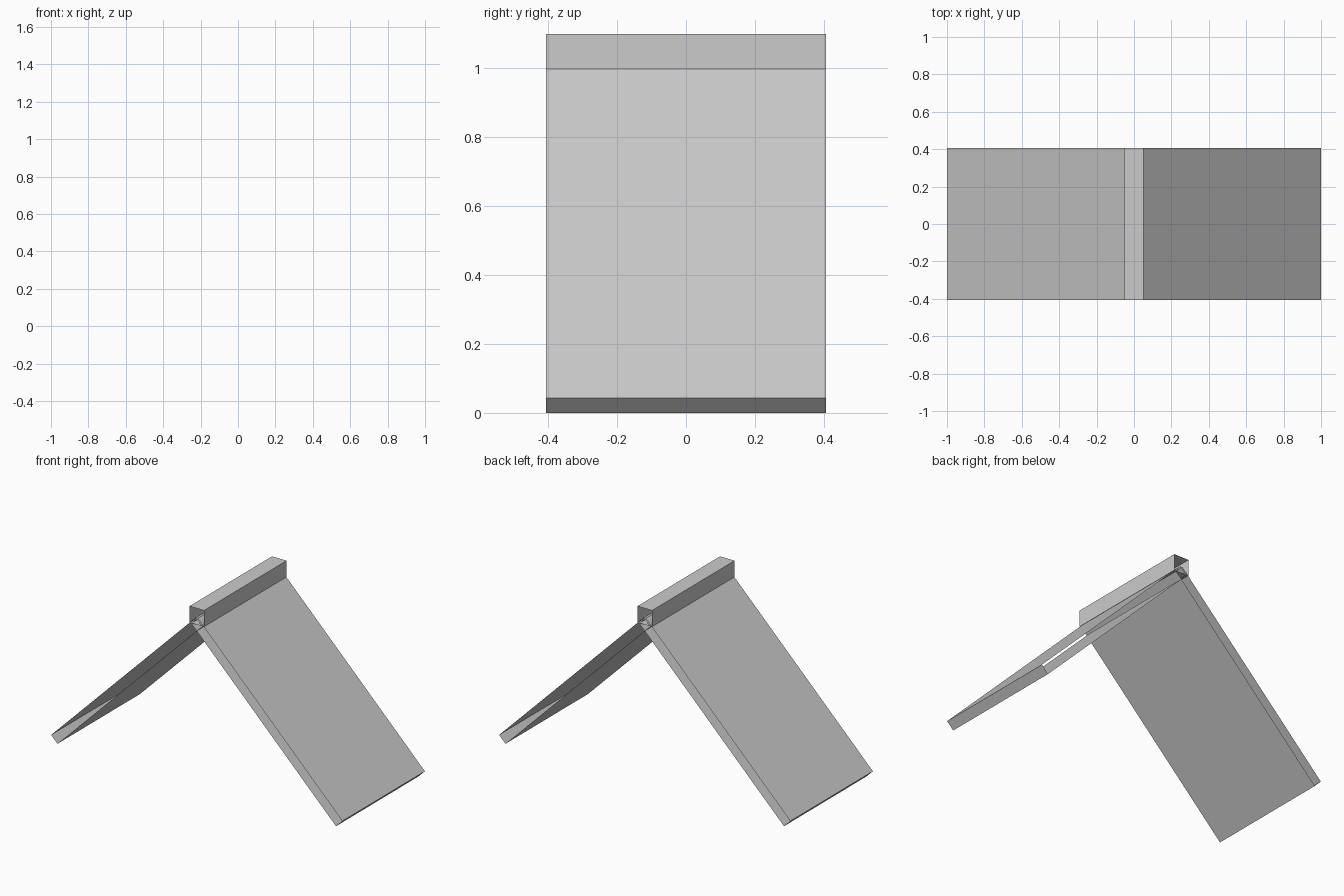
import bpy
from math import sqrt

if "Cube" in bpy.data.objects:
    bpy.data.objects.remove(bpy.data.objects["Cube"])

HALF_WIDTH = 0.405


def open_tube(name, profile):
    """Sweep a closed x-z profile along y, leaving both ends open."""
    n = len(profile)
    verts = [(x, y, z) for y in (-HALF_WIDTH, HALF_WIDTH) for x, z in profile]
    faces = [(i, (i + 1) % n, (i + 1) % n + n, i + n) for i in range(n)]
    mesh = bpy.data.meshes.new(name)
    mesh.from_pydata(verts, [], faces)
    obj = bpy.data.objects.new(name, mesh)
    bpy.context.collection.objects.link(obj)
    return obj


# Sloping panels: hollow 45 degree slabs that cross under the ridge
rise = 1.405 / sqrt(2)
edge = 0.0435
slope = [(1 - edge, 0), (1, edge), (1 - rise, edge + rise), (1 - edge - rise, rise)]
open_tube("right_roof_panel", slope)
open_tube("left_roof_panel", [(-x, z) for x, z in reversed(slope)])

# Square ridge cap, open at both ends
c, low, high = 0.05, 0.996, 1.097
open_tube("ridge_cap", [(-c, low), (c, low), (c, high), (-c, high)])
